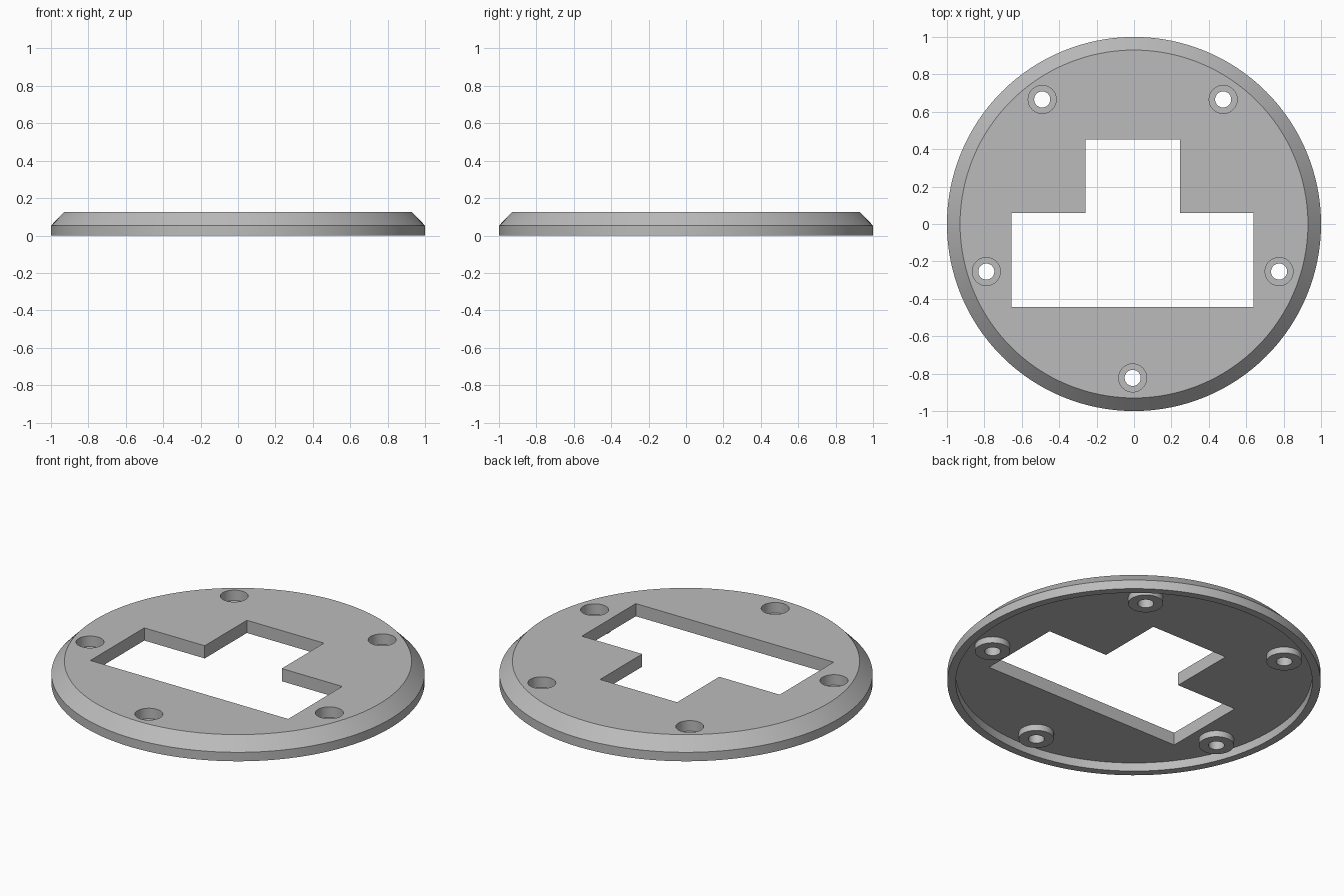
import bpy, bmesh
from math import radians, cos, sin
from mathutils import Vector

if "Cube" in bpy.data.objects:
    bpy.data.objects.remove(bpy.data.objects["Cube"], do_unlink=True)

TOP = 0.125          # upper face of the plate
FLOOR = 0.05         # underside of the plate, inside the rim
CENTRE = Vector((-0.007, 0.0))

grey = bpy.data.materials.new("plain grey")
grey.use_nodes = True
colour = (0.5, 0.5, 0.5, 1)
grey.diffuse_color = colour
grey.node_tree.nodes["Principled BSDF"].inputs["Base Color"].default_value = colour


def make_object(name, bm):
    bmesh.ops.recalc_face_normals(bm, faces=bm.faces)
    mesh = bpy.data.meshes.new(name)
    bm.to_mesh(mesh)
    bm.free()
    mesh.materials.append(grey)
    obj = bpy.data.objects.new(name, mesh)
    bpy.context.collection.objects.link(obj)
    return obj


def stack(name, rings, segments, centre=(0, 0)):
    """Closed solid through a list of (radius, height) rings."""
    bm = bmesh.new()
    loops = []
    for r, z in rings:
        loops.append([bm.verts.new((centre[0] + r * cos(radians(360 * i / segments)),
                                    centre[1] + r * sin(radians(360 * i / segments)), z))
                      for i in range(segments)])
    for a, b in zip(loops, loops[1:]):
        for i in range(segments):
            j = (i + 1) % segments
            bm.faces.new((a[i], a[j], b[j], b[i]))
    bm.faces.new(loops[0])
    bm.faces.new(loops[-1])
    return make_object(name, bm)


def combine(target, tool, operation):
    """Apply a boolean and discard the helper."""
    mod = target.modifiers.new("boolean", 'BOOLEAN')
    mod.object = tool
    mod.operation = operation
    mod.solver = 'EXACT'
    bpy.context.view_layer.objects.active = target
    bpy.ops.object.modifier_apply(modifier=mod.name)
    bpy.data.objects.remove(tool, do_unlink=True)


# Chamfered disc with a recessed underside
plate = stack("cover_plate", [(0.955, FLOOR), (0.955, 0), (1, 0),
                              (1, 0.053), (0.93, TOP)], 128)

# T-shaped window
outline = [(-0.647, -0.445), (0.647, -0.445), (0.647, 0.059), (0.252, 0.059),
           (0.252, 0.453), (-0.252, 0.453), (-0.252, 0.059), (-0.647, 0.059)]
bm = bmesh.new()
base = bm.faces.new([bm.verts.new((x + CENTRE.x, y, -0.1)) for x, y in outline])
top = bmesh.ops.extrude_face_region(bm, geom=[base])
bmesh.ops.translate(bm, vec=(0, 0, 0.4),
                    verts=[v for v in top["geom"] if isinstance(v, bmesh.types.BMVert)])
combine(plate, make_object("window_cutter", bm), 'DIFFERENCE')

# Five screw bosses, each with a counterbore and a through hole
for k in range(5):
    a = radians(-90 + 72 * k)
    c = CENTRE + 0.823 * Vector((cos(a), sin(a)))
    combine(plate, stack("boss", [(0.094, 0.013), (0.094, FLOOR + 0.02)], 48, c), 'UNION')
    combine(plate, stack("screw_cutter", [(0.043, -0.1), (0.043, 0.063),
                                          (0.075, 0.063), (0.075, 0.3)], 48, c), 'DIFFERENCE')

# Smooth round walls, sharp edges
bpy.ops.object.select_all(action='DESELECT')
plate.select_set(True)
bpy.context.view_layer.objects.active = plate
bpy.ops.object.shade_smooth_by_angle(angle=radians(30))
